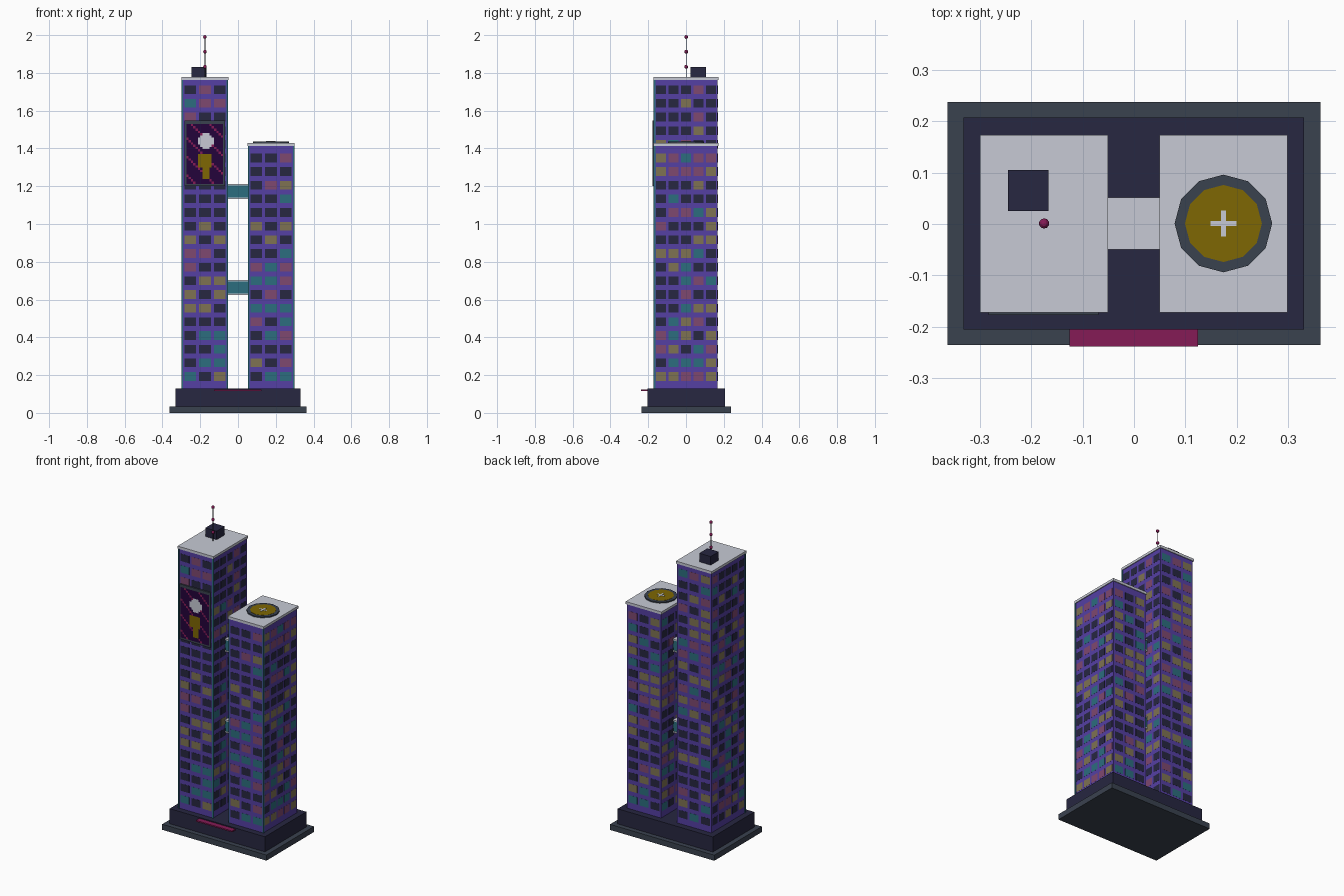
import bpy, bmesh, math, random
from mathutils import Matrix, Vector

cube = bpy.data.objects.get("Cube")
if cube:
    bpy.data.objects.remove(cube, do_unlink=True)
random.seed(4)


def material(name, *rgb):
    m = bpy.data.materials.new(name)
    m.use_nodes = True
    m.diffuse_color = (*rgb, 1)
    m.node_tree.nodes["Principled BSDF"].inputs["Base Color"].default_value = (*rgb, 1)
    return m


SLATE = material("slate", .042, .054, .078)
NAVY = material("navy", .02, .02, .052)
PALE = material("pale grey", .57, .59, .66)
PURPLE = material("purple wall", .09, .05, .37)
TEAL = material("teal", .025, .155, .21)
PINK = material("dusky pink", .21, .065, .16)
OLIVE = material("olive yellow", .21, .17, .085)
MAGENTA = material("magenta", .235, .011, .092)
GOLD = material("gold", .21, .135, .001)
PLUM = material("dark plum", .017, .001, .043)


def finish(name, bm, mats):
    mesh = bpy.data.meshes.new(name)
    bm.to_mesh(mesh)
    bm.free()
    for m in mats:
        mesh.materials.append(m)
    ob = bpy.data.objects.new(name, mesh)
    bpy.context.collection.objects.link(ob)


def add_box(bm, lo, hi, index=0):
    lo, hi = Vector(lo), Vector(hi)
    size = Matrix.Diagonal((*(hi - lo), 1))
    verts = bmesh.ops.create_cube(bm, size=1, matrix=Matrix.Translation((lo + hi) / 2) @ size)["verts"]
    for f in {f for v in verts for f in v.link_faces}:
        f.material_index = index


def box(name, lo, hi, mat):
    bm = bmesh.new()
    add_box(bm, lo, hi)
    finish(name, bm, [mat])


def disc(name, centre, radius, depth, sides, mat):
    bm = bmesh.new()
    bmesh.ops.create_cone(bm, cap_ends=True, segments=sides, radius1=radius, radius2=radius,
                          depth=depth, matrix=Matrix.Translation(centre))
    finish(name, bm, [mat])


# Stepped base and entrance canopy
box("plinth", (-.363, -.235, 0), (.363, .237, .035), SLATE)
box("podium", (-.332, -.205, .035), (.331, .207, .13), NAVY)
box("entrance_canopy", (-.126, -.238, .116), (.125, -.19, .124), MAGENTA)

HALF_W, HALF_D, BOTTOM, PITCH = .119, .168, .13, .0723
PANES = "DTPO"  # dark, teal, pink, olive


def windows(name, cx, front):
    """Thin coloured panes on all four walls; the front follows a pattern, top row first."""
    bm = bmesh.new()
    pattern = front.split()[::-1]
    for turn in range(4):
        side = turn % 2
        cols = 5 if side else 3
        half, reach = (HALF_D, HALF_W) if side else (HALF_W, HALF_D)
        step = 2 * half / cols * .98
        w = step * .4
        place = Matrix.Translation((cx, 0, 0)) @ Matrix.Rotation(turn * math.pi / 2, 4, "Z")
        for row, line in enumerate(pattern):
            for col in range(cols):
                u = (col - (cols - 1) / 2) * step
                z = .193 + row * PITCH
                pane = line[col] if turn == 0 else random.choices(PANES, (11, 4, 4, 4))[0]
                start = len(bm.verts)
                add_box(bm, (u - w, -reach - .0007, z - .023), (u + w, -reach + .001, z + .023),
                        PANES.index(pane))
                bm.verts.ensure_lookup_table()
                bmesh.ops.transform(bm, verts=bm.verts[start:], matrix=place)
    finish(name, bm, [NAVY, TEAL, PINK, OLIVE])


# Towers with windows, neon front corners and roof slabs
RIGHT_FRONT = ("DPD TPP PDD DDD DDD DDD DDD DDD DDD DDD DOD "
               "ODO PPD PDD DOO ODO OOD DDD DTT DDT DTT TDO")
LEFT_FRONT = "DDP DDD DPO DDT DDD ODO DOD DDT PTP TTP DPD TTT PDT DTP DDD ODP DTT"
for label, cx, front, top in (("right", -.175, RIGHT_FRONT, 1.778), ("left", .175, LEFT_FRONT, 1.43)):
    wall_top = top - .016
    box(label + "_tower", (cx - HALF_W, -HALF_D, BOTTOM), (cx + HALF_W, HALF_D, wall_top), PURPLE)
    windows(label + "_windows", cx, front)
    box(label + "_roof", (cx - .125, -.172, wall_top), (cx + .124, .173, top), PALE)
    for s in (-1, 1):
        x = cx + s * HALF_W
        box(label + "_corner_strip", (x - .004, -HALF_D - .003, BOTTOM),
            (x + .004, -HALF_D + .006, wall_top), TEAL)

# Sky bridges
for z in (.624, 1.133):
    box("bridge_glass", (-.057, -.047, z + .006), (.057, .047, z + .072), TEAL)
    for low in (z, z + .072):
        box("bridge_slab", (-.057, -.05, low), (.057, .052, low + .008), PALE)

# Helipad with cross
disc("helipad_rim", (.174, .001, 1.433), .095, .008, 12, SLATE)
disc("helipad_deck", (.174, .001, 1.4365), .075, .003, 12, GOLD)
for a, b in ((.025, .005), (.005, .025)):
    box("helipad_cross", (.174 - a, .001 - b, 1.437), (.174 + a, .001 + b, 1.4395), PALE)

# Roof plant room and antenna
box("plant_room", (-.245, .025, 1.775), (-.166, .105, 1.832), NAVY)
disc("antenna_mast", (-.175, .001, 1.885), .002, .215, 8, SLATE)
bm = bmesh.new()
for z in (1.832, 1.912, 1.99):
    bmesh.ops.create_uvsphere(bm, u_segments=10, v_segments=6, radius=.01,
                              matrix=Matrix.Translation((-.175, .001, z)))
finish("antenna_lights", bm, [MAGENTA])

# Billboard: frame, screen and pixel picture chosen by rule
box("billboard_frame", (-.283, -.177, 1.2), (-.069, -.165, 1.547), SLATE)
bm = bmesh.new()
COLS, ROWS, CELL = 16, 26, .0122
for i in range(COLS):
    for j in range(ROWS):
        x = i - 8
        if math.hypot(x, j - 18) < 3.5:
            index = 1
        elif (abs(x + .5) < 3 and 7 <= j < 13) or (abs(x) < 1.5 and 2 <= j < 8):
            index = 2
        elif (i + j) % 8 == 3:
            index = 3
        else:
            index = 0
        px, pz = -.2736 + i * CELL, 1.213 + j * CELL
        quad = [bm.verts.new((px + a * CELL, -.1785, pz + b * CELL))
                for a, b in ((0, 0), (1, 0), (1, 1), (0, 1))]
        bm.faces.new(quad).material_index = index
bmesh.ops.remove_doubles(bm, verts=bm.verts, dist=.0005)
finish("billboard_screen", bm, [PLUM, PALE, GOLD, MAGENTA])
